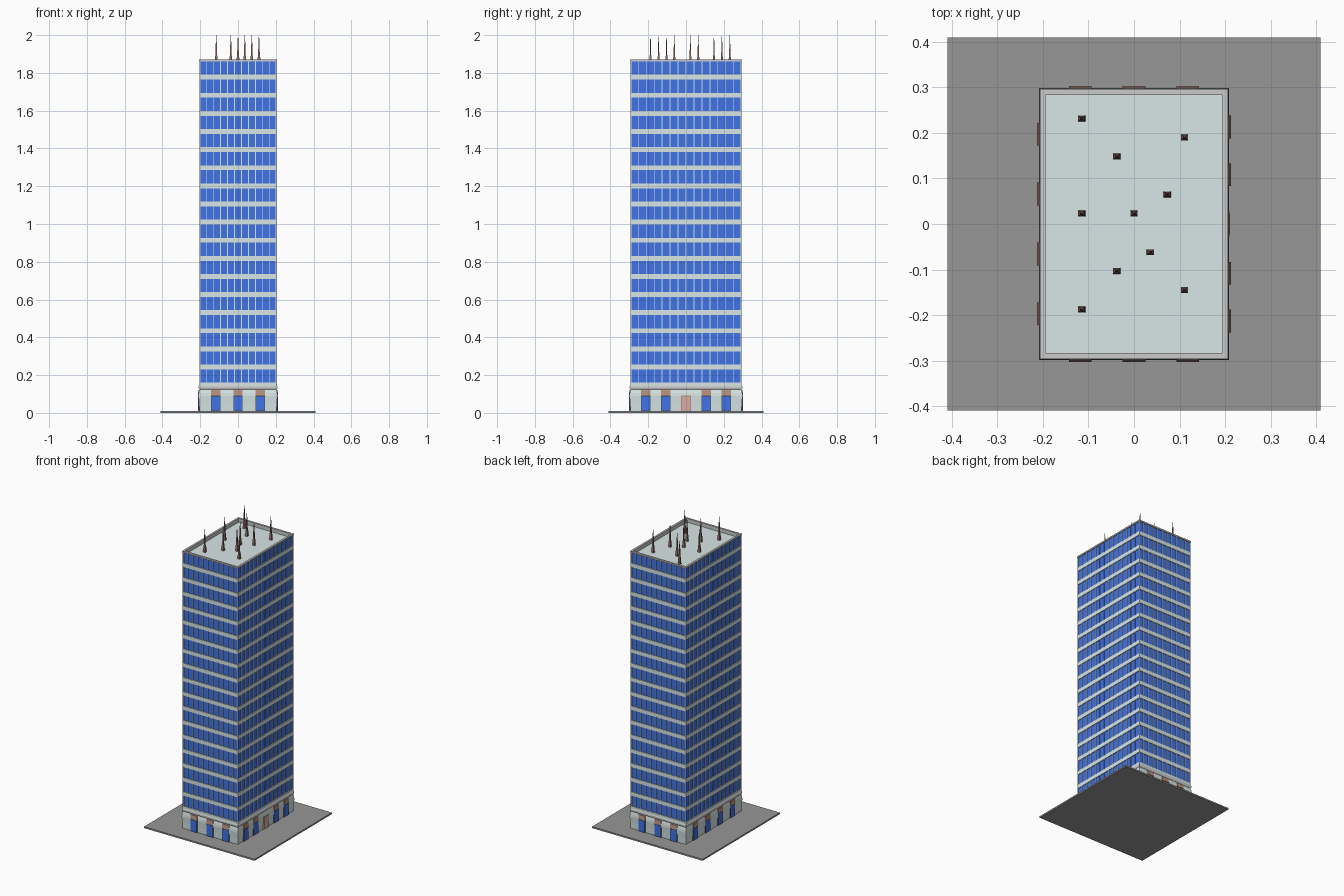
import bpy, bmesh, math
from mathutils import Matrix, Vector

if "Cube" in bpy.data.objects:
    bpy.data.objects.remove(bpy.data.objects["Cube"])


def mat(name, r, g, b):
    m = bpy.data.materials.new(name)
    m.diffuse_color = (r, g, b, 1)
    m.use_nodes = True
    m.node_tree.nodes["Principled BSDF"].inputs["Base Color"].default_value = m.diffuse_color
    return m


PALE = mat("pale_concrete", 0.69, 0.79, 0.79)
BLUE = mat("blue_glass", 0.05, 0.17, 0.8)
GREY = mat("grey_trim", 0.52, 0.52, 0.52)
DARK = mat("asphalt", 0.31, 0.31, 0.31)
BROWN = mat("brown_awning", 0.48, 0.27, 0.21)
RED = mat("door_red", 0.72, 0.42, 0.36)
RUST = mat("dark_rust", 0.3, 0.17, 0.14)
BLACK = mat("dark_frame", 0.06, 0.06, 0.08)

HX, HY = 0.205, 0.295        # tower half sizes
Z0, PITCH, GLASS, ROWS = 0.16, 0.0959, 0.07, 18


def finish(name, bm, mats):
    bmesh.ops.recalc_face_normals(bm, faces=bm.faces)
    me = bpy.data.meshes.new(name)
    bm.to_mesh(me)
    bm.free()
    for m in mats:
        me.materials.append(m)
    ob = bpy.data.objects.new(name, me)
    bpy.context.collection.objects.link(ob)
    return ob


def loft(name, profile, mats, cap_mat=0):
    """Rectangular rings from (offset, z, material of the wall up to the next ring)."""
    bm = bmesh.new()
    rings = []
    for off, z, _ in profile:
        x, y = HX + off, HY + off
        rings.append([bm.verts.new(p) for p in
                      ((-x, -y, z), (x, -y, z), (x, y, z), (-x, y, z))])
    for a, b, p in zip(rings, rings[1:], profile):
        for i in range(4):
            j = (i + 1) % 4
            bm.faces.new((a[i], a[j], b[j], b[i])).material_index = p[2]
    bm.faces.new(rings[0][::-1])
    bm.faces.new(rings[-1]).material_index = cap_mat
    return finish(name, bm, mats)


def box(bm, c, s, rot=Matrix()):
    m = rot @ Matrix.Translation(c) @ Matrix.Diagonal((*s, 1))
    bmesh.ops.create_cube(bm, size=1, matrix=m)


def sides():
    """Rotation, distance to the wall and half width for front, right, back, left."""
    for k in range(4):
        yield (k, Matrix.Rotation(k * math.pi / 2, 4, 'Z'),
               (HY, HX)[k % 2], (HX, HY)[k % 2])


# ground plate
bm = bmesh.new()
box(bm, (0, 0, 0.005), (0.82, 0.82, 0.01))
finish("ground_plate", bm, [DARK])

# flared ground floor and its cornice
loft("ground_floor", [(-0.001, 0.01, 0), (0.001, 0.05, 0), (0.004, 0.09, 0),
                      (0.003, 0.105, 0), (-0.001, 0.125, 0)], [PALE])
loft("cornice", [(0.0, 0.125, 0), (0.003, 0.13, 0), (0.003, 0.14, 0),
                 (0.0, 0.145, 0)], [GREY])

# tower shell: recessed glass strips between floor bands, parapet and sunken roof
prof = [(0, 0.145, 0)]
for i in range(ROWS):
    z = Z0 + i * PITCH
    prof += [(0, z, 0), (-0.005, z, 1), (-0.005, z + GLASS, 0), (0, z + GLASS, 0)]
top = prof[-1][1]
prof[-1] = (0, top, 2)
prof += [(0.002, top, 2), (0.002, 1.87, 2), (-0.011, 1.87, 2), (-0.011, 1.845, 2)]
loft("tower_shell", prof, [PALE, BLUE, GREY], 0)

# mullions on every floor
bm = bmesh.new()
for k, rot, d, w in sides():
    n = 14 if k % 2 else 11
    for r in range(ROWS):
        for i in range(n + 1):
            u = -w + 2 * w * i / n
            u = max(-w + 0.003, min(w - 0.003, u))
            box(bm, (u, -d + 0.003, Z0 + r * PITCH + GLASS / 2),
                (0.004, 0.005, GLASS), rot)
finish("mullions", bm, [PALE])

# street windows, awnings and the entrance on the right side
SPOTS = {0: (-0.118, 0, 0.118), 1: (-0.213, -0.108, 0.108, 0.213),
         2: (-0.118, 0, 0.118), 3: (-0.197, -0.066, 0.066, 0.197)}
frames, panes, awn = bmesh.new(), bmesh.new(), bmesh.new()
for k, rot, d, w in sides():
    for u in SPOTS[k]:
        box(frames, (u, -d, 0.052), (0.05, 0.01, 0.084), rot)
        box(panes, (u, -d, 0.05), (0.044, 0.012, 0.076), rot)
        # sloped awning wedge
        sect = [(0.0, 0.121), (-0.004, 0.121), (-0.008, 0.093), (0.0, 0.093)]
        ends = [[awn.verts.new(rot @ Vector((u + s * 0.025, -d + y, z)))
                 for y, z in sect] for s in (-1, 1)]
        for i in range(4):
            j = (i + 1) % 4
            awn.faces.new((ends[0][i], ends[0][j], ends[1][j], ends[1][i]))
        awn.faces.new(ends[0])
        awn.faces.new(ends[1][::-1])
finish("street_window_frames", frames, [BLACK])
finish("street_windows", panes, [BLUE])
finish("awnings", awn, [BROWN])

R90 = Matrix.Rotation(math.pi / 2, 4, 'Z')
bm = bmesh.new()
box(bm, (0, -HX, 0.051), (0.054, 0.01, 0.084), R90)
finish("door_frame", bm, [BROWN])
bm = bmesh.new()
for s in (-1, 1):
    box(bm, (s * 0.0115, -HX, 0.049), (0.021, 0.012, 0.078), R90)
finish("entrance_doors", bm, [RED])

# roof antennas: square tapered foot, thin spike
SPIKES = [(-0.115, 0.232), (0.111, 0.19), (-0.038, 0.148), (0.073, 0.065),
          (-0.115, 0.023), (0, 0.023), (0.036, -0.062), (-0.038, -0.103),
          (0.111, -0.145), (-0.115, -0.188)]
bm = bmesh.new()
for x, y in SPIKES:
    rings = []
    for r, z in ((0.008, 1.845), (0.007, 1.88), (0.0045, 1.895), (0.0035, 1.94), (0.0006, 2.0)):
        q = r * 0.8
        rings.append([bm.verts.new((x + a, y + b, z)) for a, b in
                      ((-r, -q), (r, -q), (r, q), (-r, q))])
    for a, b in zip(rings, rings[1:]):
        for i in range(4):
            bm.faces.new((a[i], a[(i + 1) % 4], b[(i + 1) % 4], b[i]))
    bm.faces.new(rings[0][::-1])
    bm.faces.new(rings[-1])
finish("roof_antennas", bm, [RUST])
